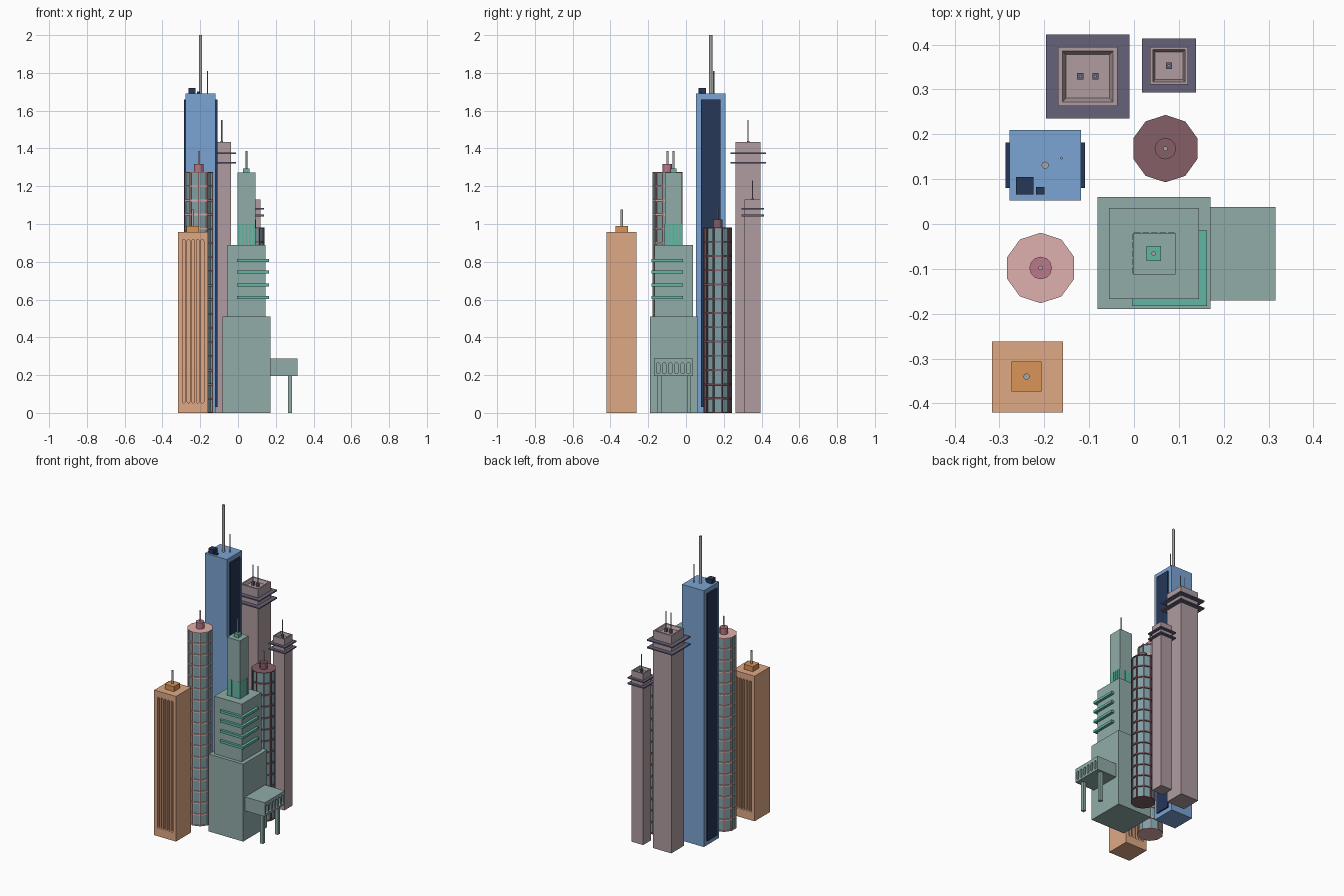
import bpy, bmesh, math
from mathutils import Matrix, Vector

if "Cube" in bpy.data.objects:
    bpy.data.objects.remove(bpy.data.objects["Cube"])


def material(name, r, g, b):
    m = bpy.data.materials.new(name)
    m.diffuse_color = (*[(c / 255) ** 2.2 for c in (r, g, b)], 1)
    m.use_nodes = True
    m.node_tree.nodes["Principled BSDF"].inputs["Base Color"].default_value = m.diffuse_color
    return m


BLUE = material("blue", 122, 162, 210)
NAVY = material("navy", 42, 58, 88)
PINK = material("pink", 222, 174, 172)
ROSE = material("rose", 184, 120, 136)
MAROON = material("maroon", 130, 95, 102)
GLASS = material("glass", 125, 158, 164)
MAUVE = material("mauve", 174, 155, 160)
PURPLE = material("purple", 102, 98, 122)
GREEN = material("green", 143, 171, 167)
TEAL = material("teal", 98, 180, 162)
ORANGE = material("orange", 222, 167, 131)
AMBER = material("amber", 217, 148, 88)
STEEL = material("steel", 165, 165, 165)


def finish(name, bm, *mats):
    bmesh.ops.recalc_face_normals(bm, faces=bm.faces)
    me = bpy.data.meshes.new(name)
    bm.to_mesh(me)
    bm.free()
    for m in mats:
        me.materials.append(m)
    ob = bpy.data.objects.new(name, me)
    bpy.context.collection.objects.link(ob)
    return ob


def box(name, x, y, z, mat):
    bm = bmesh.new()
    bmesh.ops.create_cube(bm, size=1)
    for v in bm.verts:
        v.co = Vector([(a + b) / 2 + c * (b - a) for (a, b), c in zip((x, y, z), v.co)])
    return finish(name, bm, mat)


def square(name, cx, cy, half, z, mat):
    return box(name, (cx - half, cx + half), (cy - half, cy + half), z, mat)


def rod(name, x, y, r, z, mat, sides=12):
    bm = bmesh.new()
    bmesh.ops.create_cone(bm, cap_ends=True, segments=sides, radius1=r, radius2=r,
                          depth=z[1] - z[0],
                          matrix=Matrix.Translation((x, y, (z[0] + z[1]) / 2)))
    return finish(name, bm, mat)


def add_slot(bm, centre, u, n, width, height, depth):
    # upright slot with rounded ends, pushed along n through the wall
    r, h = width / 2, height / 2 - width / 2
    pts = []
    for k in range(14):
        end, step = divmod(k, 7)
        a = math.pi * (end + step / 6)
        pts.append(centre + u * r * math.cos(a)
                   + Vector((0, 0, r * math.sin(a) + (-h if end else h))))
    a = [bm.verts.new(p + n * depth) for p in pts]
    b = [bm.verts.new(p - n * depth) for p in pts]
    bm.faces.new(a)
    bm.faces.new(b[::-1])
    for i in range(14):
        j = (i + 1) % 14
        bm.faces.new((a[j], a[i], b[i], b[j]))


def carve(target, bm, name):
    cutter = finish(name, bm)
    cutter.hide_render = True
    mod = target.modifiers.new("slots", 'BOOLEAN')
    mod.operation, mod.solver, mod.object = 'DIFFERENCE', 'EXACT', cutter
    bpy.context.view_layer.objects.active = target
    bpy.ops.object.modifier_apply(modifier=mod.name)
    bpy.data.objects.remove(cutter)


def window_tower(name, cx, cy, r, height, floors, frame, knob):
    # ten-sided shaft with one recessed pane per side and floor
    bm = bmesh.new()
    rings = [[bm.verts.new((cx + r * math.sin(k * math.pi / 5),
                            cy + r * math.cos(k * math.pi / 5), height * f / floors))
              for k in range(10)] for f in range(floors + 1)]
    panes = [bm.faces.new((lo[(k + 1) % 10], lo[k], hi[k], hi[(k + 1) % 10]))
             for lo, hi in zip(rings, rings[1:]) for k in range(10)]
    bm.faces.new(rings[0])
    bm.faces.new(rings[-1][::-1])
    bmesh.ops.recalc_face_normals(bm, faces=bm.faces)
    bmesh.ops.inset_individual(bm, faces=panes, thickness=0.0065)
    bmesh.ops.inset_individual(bm, faces=panes, thickness=0.0003, depth=-0.007)
    for f in panes:
        f.material_index = 1
    finish(name + "_shaft", bm, frame, GLASS)
    rod(name + "_roof_drum", cx, cy, r * 0.32, (height, height + 0.042), knob)
    rod(name + "_antenna", cx, cy, 0.005, (height + 0.042, height + 0.112), STEEL)


def plate_tower(name, cx, cy, half, height, plate_half, plates, masts, mast_top):
    # shaft with a sunken roof
    ob = square(name + "_shaft", cx, cy, half, (0, height), MAUVE)
    bm = bmesh.new()
    bm.from_mesh(ob.data)
    bm.faces.ensure_lookup_table()
    top = max(bm.faces, key=lambda f: f.calc_center_median().z)
    bmesh.ops.inset_region(bm, faces=[top], thickness=half * 0.2)
    bmesh.ops.inset_region(bm, faces=[top], thickness=half * 0.18, depth=-0.02)
    bm.to_mesh(ob.data)
    bm.free()
    for i, z in enumerate(plates):
        square(f"{name}_plate_{i}", cx, cy, plate_half, (z - 0.004, z + 0.004), PURPLE)
    for i, x in enumerate(masts):
        square(f"{name}_mast_base_{i}", x, cy, 0.007, (height - 0.02, height + 0.004), PURPLE)
        rod(f"{name}_mast_{i}", x, cy, 0.003, (height, mast_top), STEEL)


# Blue tower
box("blue_tower", (-0.277, -0.118), (0.052, 0.21), (0, 1.69), BLUE)
for side, x in (("left", (-0.286, -0.276)), ("right", (-0.119, -0.109))):
    box(f"blue_tower_{side}_panel", x, (0.08, 0.182), (0.03, 1.66), NAVY)
box("roof_unit_large", (-0.263, -0.224), (0.066, 0.105), (1.69, 1.72), NAVY)
box("roof_unit_small", (-0.218, -0.2), (0.066, 0.083), (1.69, 1.702), NAVY)
rod("main_antenna", -0.198, 0.131, 0.008, (1.69, 2.0), STEEL)
rod("thin_antenna", -0.162, 0.147, 0.003, (1.69, 1.81), STEEL)

# Ten-sided towers
window_tower("pink_tower", -0.208, -0.098, 0.0785, 1.275, 17, PINK, ROSE)
window_tower("maroon_tower", 0.07, 0.168, 0.075, 0.982, 13, MAROON, MAROON)

# Mauve towers with roof plates
plate_tower("tall_mauve", -0.103, 0.329, 0.066, 1.435, 0.0935, (1.325, 1.374),
            (-0.12, -0.086), 1.55)
plate_tower("short_mauve", 0.078, 0.353, 0.042, 1.13, 0.06, (1.045, 1.082),
            (0.078,), 1.23)

# Green stepped tower
box("green_base", (-0.081, 0.171), (-0.19, 0.06), (0, 0.51), GREEN)
box("green_middle", (-0.056, 0.145), (-0.167, 0.036), (0.51, 0.89), GREEN)
box("green_top", (-0.002, 0.092), (-0.112, -0.02), (0.89, 1.272), GREEN)
for i, z in enumerate((0.61, 0.678, 0.746, 0.808)):
    box(f"corner_ledge_{i}", (-0.005, 0.163), (-0.183, -0.015), (z - 0.008, z + 0.008), TEAL)
for i in range(5):
    x, y = 0.007 + i * 0.019, -0.103 + i * 0.0185
    box(f"teal_fin_y_{i}", (x - 0.007, x + 0.007), (-0.113, -0.019), (0.89, 1.0), TEAL)
    box(f"teal_fin_x_{i}", (-0.003, 0.093), (y - 0.007, y + 0.007), (0.89, 1.0), TEAL)
square("green_cap", 0.044, -0.066, 0.0165, (1.272, 1.295), TEAL)
rod("green_antenna", 0.044, -0.066, 0.005, (1.295, 1.387), STEEL)

# Raised side wing on two legs
wing = box("side_wing", (0.17, 0.315), (-0.17, 0.038), (0.195, 0.287), GREEN)
bm = bmesh.new()
for i in range(6):
    add_slot(bm, Vector((0.315, -0.148 + i * 0.0325, 0.236)), Vector((0, 1, 0)),
             Vector((1, 0, 0)), 0.019, 0.058, 0.012)
carve(wing, bm, "wing_cutter")
for i, y in enumerate((-0.14, 0.016)):
    box(f"wing_leg_{i}", (0.265, 0.287), (y - 0.011, y + 0.011), (0, 0.196), GREEN)

# Orange tower with upright slots
tower = box("orange_tower", (-0.317, -0.158), (-0.42, -0.262), (0, 0.957), ORANGE)
bm = bmesh.new()
for y in (-0.42, -0.262):
    for i in range(5):
        add_slot(bm, Vector((-0.2375 + (i - 2) * 0.0245, y, 0.485)), Vector((1, 0, 0)),
                 Vector((0, 1, 0)), 0.015, 0.865, 0.015)
carve(tower, bm, "tower_cutter")
square("orange_roof_box", -0.2395, -0.34, 0.033, (0.957, 0.99), AMBER)
rod("orange_antenna", -0.2395, -0.34, 0.007, (0.99, 1.077), STEEL)
